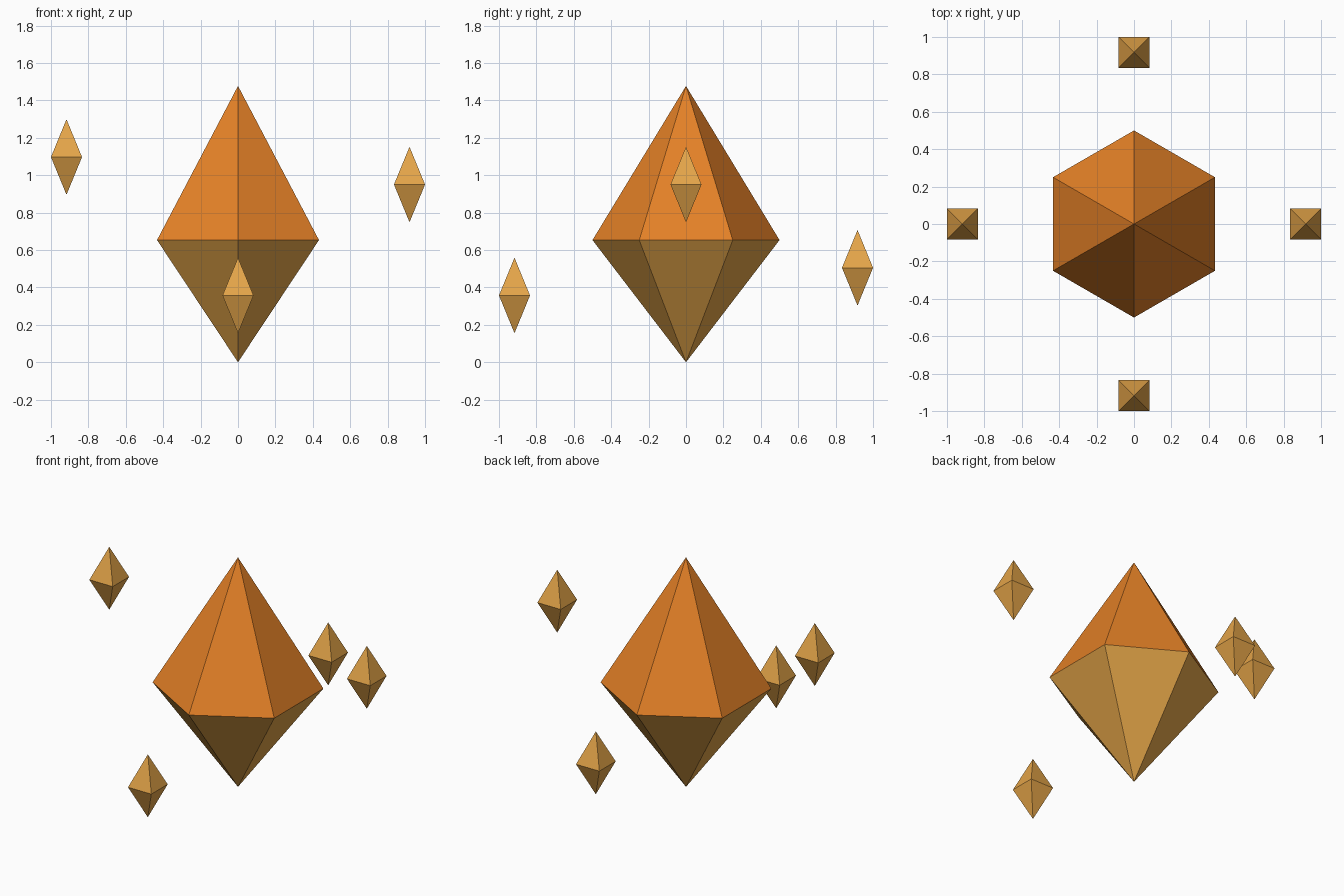
import bpy, bmesh, math

if "Cube" in bpy.data.objects:
    bpy.data.objects.remove(bpy.data.objects["Cube"])


def make_material(name, rgb):
    mat = bpy.data.materials.new(name)
    mat.diffuse_color = (*rgb, 1.0)
    mat.use_nodes = True
    mat.node_tree.nodes["Principled BSDF"].inputs["Base Color"].default_value = mat.diffuse_color
    return mat


ORANGE = make_material("amber_orange", (0.78, 0.22, 0.02))
GOLD = make_material("warm_gold", (0.78, 0.376, 0.066))


def bipyramid(name, sides, radius, start, centre, up, down, top_mat, bottom_mat):
    """Flat-faced crystal: a ring of corners joined to a top and a bottom tip."""
    bm = bmesh.new()
    ring = []
    for i in range(sides):
        a = start + 2 * math.pi * i / sides
        ring.append(bm.verts.new((radius * math.cos(a), radius * math.sin(a), 0)))
    top = bm.verts.new((0, 0, up))
    bottom = bm.verts.new((0, 0, -down))
    for i in range(sides):
        a, b = ring[i], ring[(i + 1) % sides]
        bm.faces.new((a, b, top)).material_index = 0
        bm.faces.new((b, a, bottom)).material_index = 1
    mesh = bpy.data.meshes.new(name)
    bm.to_mesh(mesh)
    bm.free()
    mesh.materials.append(top_mat)
    mesh.materials.append(bottom_mat)
    obj = bpy.data.objects.new(name, mesh)
    obj.location = centre
    bpy.context.collection.objects.link(obj)
    return obj


# Large six-sided crystal, orange above and gold below
bipyramid("main_crystal", 6, 0.5, math.pi / 2, (0, 0, 0.653), 0.824, 0.653, ORANGE, GOLD)

# Four small square shards floating around it at different heights
HALF = 0.083
ORBIT = 1.0 - HALF
for name, x, y, z in (
    ("right_shard", 1, 0, 0.95),
    ("back_shard", 0, 1, 0.505),
    ("left_shard", -1, 0, 1.097),
    ("front_shard", 0, -1, 0.357),
):
    bipyramid(name, 4, HALF * math.sqrt(2), math.pi / 4,
              (x * ORBIT, y * ORBIT, z), 0.202, 0.202, GOLD, GOLD)
